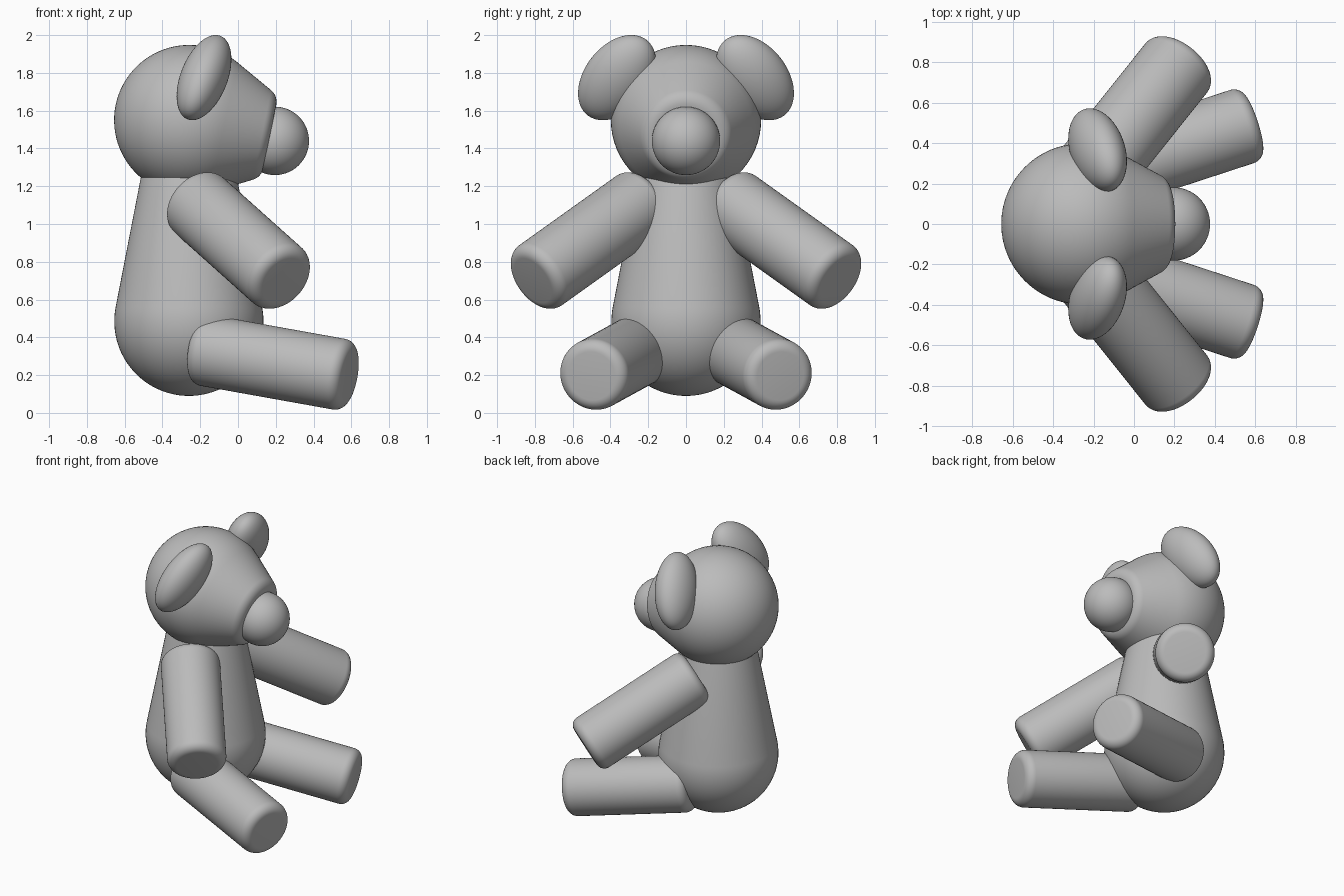
import bpy, math
from math import sin, cos, pi
from mathutils import Vector, Matrix

if "Cube" in bpy.data.objects:
    bpy.data.objects.remove(bpy.data.objects["Cube"])

SEGMENTS = 64

fur = bpy.data.materials.new("grey fur")
fur.diffuse_color = (0.5, 0.5, 0.5, 1)
fur.use_nodes = True
fur.node_tree.nodes["Principled BSDF"].inputs["Base Color"].default_value = fur.diffuse_color


def finish(name, verts, faces):
    mesh = bpy.data.meshes.new(name)
    mesh.from_pydata(verts, [], faces)
    mesh.materials.append(fur)
    obj = bpy.data.objects.new(name, mesh)
    bpy.context.collection.objects.link(obj)
    bpy.ops.object.select_all(action='DESELECT')
    bpy.context.view_layer.objects.active = obj
    obj.select_set(True)
    bpy.ops.object.shade_smooth_by_angle(angle=math.radians(35))
    return obj


def lathe(name, profile, matrix):
    """Revolve (radius, height) points, poles at both ends, then place by matrix."""
    rings = profile[1:-1]
    verts = [matrix @ Vector((0, 0, profile[0][1]))]
    for r, h in rings:
        for i in range(SEGMENTS):
            a = 2 * pi * i / SEGMENTS
            verts.append(matrix @ Vector((r * cos(a), r * sin(a), h)))
    verts.append(matrix @ Vector((0, 0, profile[-1][1])))
    last = len(verts) - 1
    top = last - SEGMENTS
    faces = []
    for i in range(SEGMENTS):
        j = (i + 1) % SEGMENTS
        faces.append((0, 1 + j, 1 + i))
        for k in range(len(rings) - 1):
            a, b = 1 + k * SEGMENTS, 1 + (k + 1) * SEGMENTS
            faces.append((a + i, a + j, b + j, b + i))
        faces.append((top + i, top + j, last))
    if matrix.determinant() < 0:
        faces = [f[::-1] for f in faces]
    return finish(name, verts, faces)


def arc(r0, h0, radius, start, end, steps):
    """Arc around (r0, h0); angle 0 points outward, 90 points up."""
    pts = []
    for i in range(steps + 1):
        a = math.radians(start + (end - start) * i / steps)
        pts.append((max(0, r0 + radius * cos(a)), h0 + radius * sin(a)))
    return pts


def along(origin, direction):
    rot = Vector(direction).to_track_quat('Z', 'Y').to_matrix().to_4x4()
    return Matrix.Translation(origin) @ rot


def tapered(radius, half_angle, height, bevel):
    """Round bottom blending into a cone that ends in a bevelled flat cap."""
    t = math.radians(half_angle)
    rim = (radius - height * sin(t)) / cos(t)
    inset = bevel * math.tan((pi / 2 - t) / 2)
    return (arc(0, 0, radius, -90, half_angle, 28)
            + arc(rim - inset, height - bevel, bevel, half_angle, 90, 8)
            + [(0, height)])


def limb(name, start, end, radius, bevel):
    start, end = Vector(start), Vector(end)
    length = (end - start).length
    profile = ([(0, 0)] + arc(radius - bevel, bevel, bevel, -90, 0, 8)
               + arc(radius - bevel, length - bevel, bevel, 0, 90, 8)
               + [(0, length)])
    return lathe(name, profile, along(start, end - start))


ball = arc(0, 0, 1, -90, 90, 32)

# Torso and head share the same rounded, tapering form
lathe("body", tapered(0.395, 11, 0.86, 0.05), Matrix.Translation((-0.26, 0, 0.485)))
lathe("head", tapered(0.398, 28, 0.435, 0.08),
      along((-0.258, 0, 1.55), (0.98, 0, -0.2)))

# Snout
lathe("snout", ball, Matrix.Translation((0.195, 0, 1.44)) @ Matrix.Scale(0.181, 4))

# Ears, arms and legs on both sides
for side, s in (("left", 1), ("right", -1)):
    # Flattened ears leaning outward and forward
    mirror = Matrix.Diagonal((1, s, 1, 1))
    tilt = Matrix(((0.145, 0, 0), (-0.055, 0.199, 0), (0.097, -0.0585, 0.195))).to_4x4()
    lathe(side + "_ear", ball,
          mirror @ Matrix.Translation((-0.18, 0.365, 1.775)) @ tilt)
    limb(side + "_arm", (-0.235, s * 0.215, 1.125), (0.24, s * 0.81, 0.70), 0.195, 0.06)
    limb(side + "_leg", (-0.22, s * 0.235, 0.34), (0.59, s * 0.50, 0.195), 0.19, 0.06)
